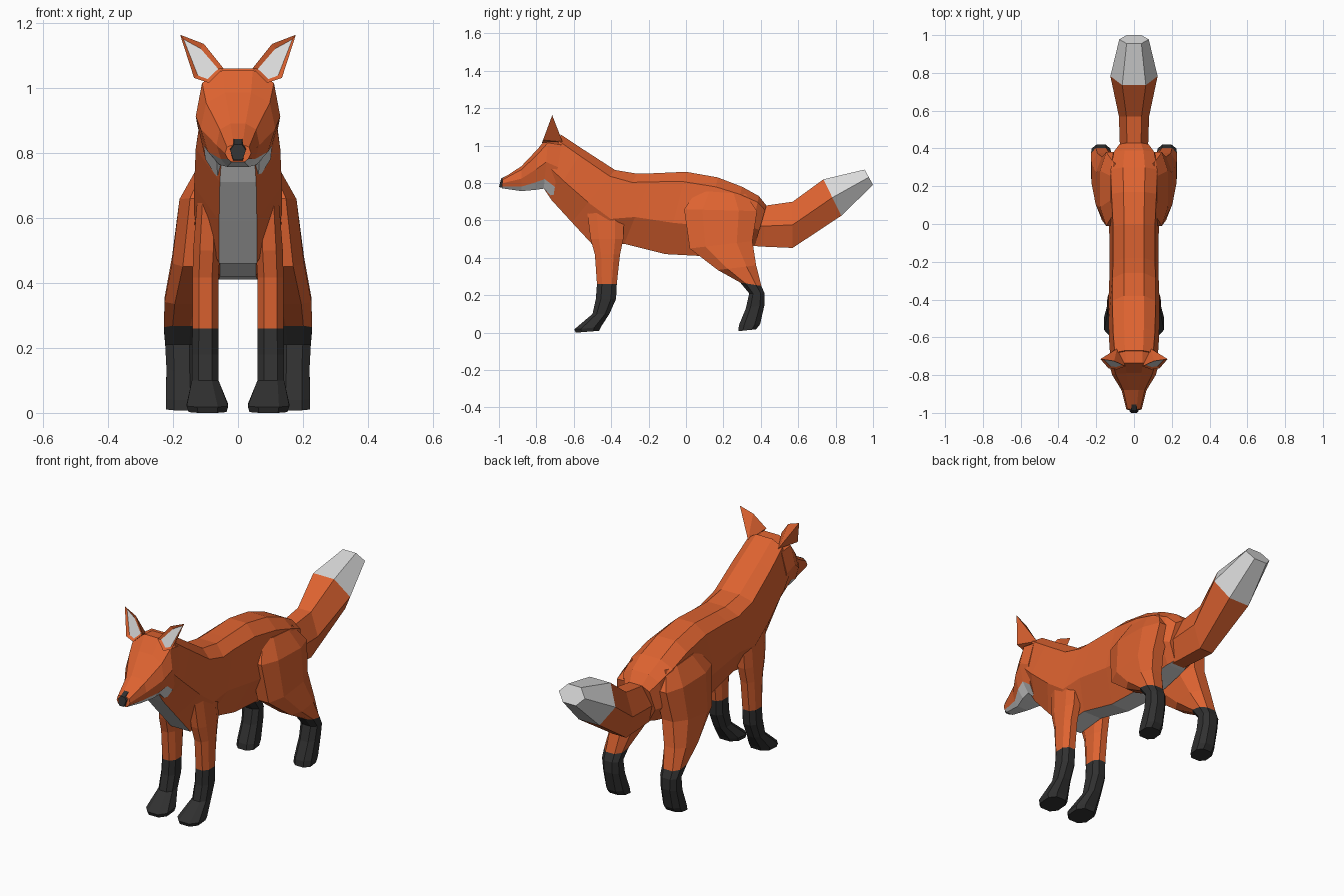
import bpy, bmesh
from mathutils import Vector

if "Cube" in bpy.data.objects:
    bpy.data.objects.remove(bpy.data.objects["Cube"])


def material(name, rgb):
    m = bpy.data.materials.new(name)
    m.diffuse_color = (*rgb, 1)
    m.use_nodes = True
    m.node_tree.nodes["Principled BSDF"].inputs["Base Color"].default_value = m.diffuse_color
    return m


MATS = [material("orange_fur", (0.73, 0.125, 0.03)),
        material("white_fur", (0.70, 0.70, 0.70)),
        material("black_fur", (0.03, 0.03, 0.03))]
ORANGE, WHITE, BLACK = 0, 1, 2


def finish(name, bm, mirror=False):
    bmesh.ops.recalc_face_normals(bm, faces=bm.faces)
    me = bpy.data.meshes.new(name)
    bm.to_mesh(me)
    bm.free()
    ob = bpy.data.objects.new(name, me)
    bpy.context.collection.objects.link(ob)
    for m in MATS:
        me.materials.append(m)
    if mirror:
        ob.modifiers.new("mirror", 'MIRROR').use_mirror_merge = False
    return ob


def loft(name, rings, rule, mirror=False):
    """Skin closed rings; rule(segment, side) gives the material index."""
    bm = bmesh.new()
    vs = [[bm.verts.new(p) for p in r] for r in rings]
    n = len(rings[0])
    for i in range(len(vs) - 1):
        for k in range(n):
            j = (k + 1) % n
            f = bm.faces.new((vs[i][k], vs[i][j], vs[i + 1][j], vs[i + 1][k]))
            f.material_index = rule(i, k)
    bm.faces.new(vs[0]).material_index = rule(0, 0)
    bm.faces.new(vs[-1]).material_index = rule(len(vs) - 2, 0)
    return finish(name, bm, mirror)


def section(profile, ty, tz, by, bz, w):
    """Symmetric ring between a top and a bottom point, half width w."""
    top, bot = Vector((0, ty, tz)), Vector((0, by, bz))
    right = [bot.lerp(top, f) + Vector((u * w, 0, 0)) for u, f in profile]
    return right + [Vector((-p.x, p.y, p.z)) for p in reversed(right)]


def leg_ring(x0, x1, yf, zf, yb, zb):
    """Chamfered rectangle ring from a front edge to a back edge."""
    c = 0.25
    uv = [(c, 0), (1 - c, 0), (1, c), (1, 1 - c), (1 - c, 1), (c, 1), (0, 1 - c), (0, c)]
    return [Vector((x0 + (x1 - x0) * u, yf + (yb - yf) * v, zf + (zb - zf) * v)) for u, v in uv]


# Neck and torso, white along the underside
body_profile = [(0.4, 1), (0.85, 0.88), (1, 0.38), (0.43, 0)]
body = [(-0.67, 1.06, -0.76, 0.77, 0.12), (-0.55, 0.98, -0.72, 0.71, 0.13),
        (-0.38, 0.87, -0.61, 0.59, 0.135), (-0.26, 0.85, -0.49, 0.46, 0.135),
        (-0.18, 0.852, -0.33, 0.475, 0.13), (0.0, 0.86, -0.11, 0.42, 0.13),
        (0.17, 0.83, 0.08, 0.41, 0.14), (0.30, 0.78, 0.21, 0.44, 0.145),
        (0.39, 0.73, 0.33, 0.46, 0.125), (0.43, 0.68, 0.37, 0.47, 0.09)]
loft("body", [section(body_profile, *r) for r in body],
     lambda i, k: WHITE if k == 3 else ORANGE)

# Head, white jaw and cheeks
head_profile = [(0.35, 1), (0.85, 0.86), (1, 0.5), (0.8, 0.18), (0.5, 0)]
head = [(-0.66, 1.05, -0.71, 0.72, 0.125), (-0.735, 1.055, -0.76, 0.77, 0.13),
        (-0.79, 0.985, -0.81, 0.763, 0.115), (-0.88, 0.89, -0.88, 0.757, 0.066),
        (-0.98, 0.825, -0.985, 0.772, 0.04)]
loft("head", [section(head_profile, *r) for r in head],
     lambda i, k: WHITE if 3 <= k <= 5 else ORANGE)

# Nose
nose_profile = [(0.5, 1), (1, 0.65), (0.6, 0)]
loft("nose", [section(nose_profile, -0.955, 0.842, -0.97, 0.775, 0.026),
              section(nose_profile, -0.988, 0.825, -1.0, 0.778, 0.024)],
     lambda i, k: BLACK)

# Ears: outline drawn to a point at the back, with an inset pale hollow
bm = bmesh.new()
outline = [(0.178, 1.163), (0.105, 1.135), (0.045, 1.06), (0.09, 1.015), (0.135, 1.03)]
rim = [bm.verts.new((x, -0.77 + (z - 1.015) * 0.37, z)) for x, z in outline]
back = bm.verts.new((0.09, -0.66, 1.02))
for a, b in zip(rim, rim[1:] + rim[:1]):
    bm.faces.new((a, b, back))
front = bm.faces.new(rim)
bmesh.ops.recalc_face_normals(bm, faces=bm.faces)
bmesh.ops.inset_region(bm, faces=[front], thickness=0.016, depth=-0.008)
front.material_index = WHITE
finish("ears", bm, True)

# Tail with white tip
tail_profile = [(0.5, 1), (1, 0.5), (0.5, 0)]
tail = [(0.37, 0.67, 0.34, 0.465, 0.075), (0.43, 0.68, 0.41, 0.46, 0.075),
        (0.57, 0.70, 0.57, 0.453, 0.08), (0.735, 0.82, 0.83, 0.625, 0.125),
        (0.955, 0.872, 1.0, 0.79, 0.078)]
loft("tail", [section(tail_profile, *r) for r in tail],
     lambda i, k: WHITE if i == 3 else ORANGE)

# Front legs with black stockings
front_leg = [(0.06, 0.125, -0.53, 0.66, -0.33, 0.66), (0.055, 0.138, -0.51, 0.50, -0.335, 0.50),
             (0.06, 0.14, -0.487, 0.417, -0.353, 0.417), (0.06, 0.14, -0.476, 0.26, -0.37, 0.26),
             (0.06, 0.142, -0.482, 0.18, -0.374, 0.18), (0.06, 0.142, -0.50, 0.10, -0.41, 0.10),
             (0.03, 0.158, -0.597, 0.018, -0.455, 0.03), (0.035, 0.152, -0.59, 0.0, -0.465, 0.01)]
loft("front_legs", [leg_ring(*r) for r in front_leg],
     lambda i, k: BLACK if i >= 3 else ORANGE, True)

# Hind legs: thigh, hock and black foot
hind_leg = [(0.04, 0.125, 0.06, 0.76, 0.32, 0.74), (0.05, 0.18, -0.01, 0.66, 0.38, 0.65),
            (0.07, 0.203, 0.02, 0.45, 0.355, 0.49), (0.10, 0.226, 0.17, 0.335, 0.375, 0.36),
            (0.12, 0.228, 0.29, 0.268, 0.403, 0.25), (0.125, 0.224, 0.338, 0.21, 0.42, 0.21),
            (0.125, 0.22, 0.32, 0.13, 0.42, 0.15), (0.12, 0.222, 0.283, 0.04, 0.396, 0.045),
            (0.12, 0.222, 0.28, 0.008, 0.375, 0.018)]
loft("hind_legs", [leg_ring(*r) for r in hind_leg],
     lambda i, k: BLACK if i >= 4 else ORANGE, True)
